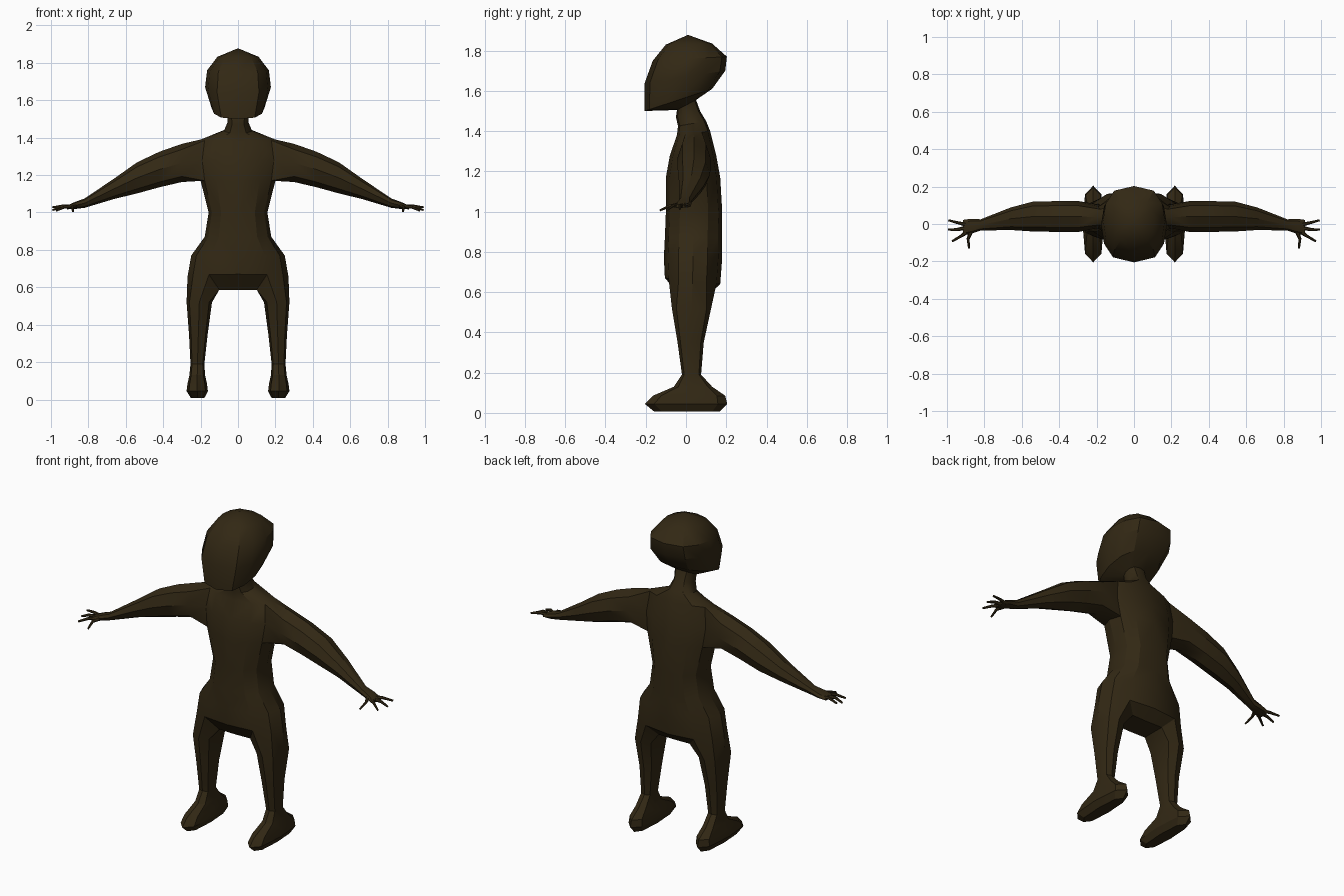
import bpy, bmesh
from math import sin, cos, radians

if "Cube" in bpy.data.objects:
    bpy.data.objects.remove(bpy.data.objects["Cube"])

skin = bpy.data.materials.new("dark_brown")
skin.use_nodes = True
skin.diffuse_color = (0.032, 0.021, 0.007, 1)
bsdf = skin.node_tree.nodes["Principled BSDF"]
bsdf.inputs["Base Color"].default_value = skin.diffuse_color
bsdf.inputs["Roughness"].default_value = 0.9

bm = bmesh.new()


def squared(v, p):
    """Superellipse power that keeps the sign."""
    return abs(v) ** p * (1 if v >= 0 else -1)


def bridge(a, b, closed=True):
    n = len(a)
    for i in range(n if closed else n - 1):
        j = (i + 1) % n
        bm.faces.new((a[i], a[j], b[j], b[i]))


# Torso, neck and head, half rings: front y, front z, back y, back z, half width
trunk = [
    (-.105, .67, .17, .64, .27),
    (-.11, .77, .18, .77, .25),
    (-.105, .87, .178, .87, .178),
    (-.10, 1.0, .18, 1.0, .157),
    (-.10, 1.17, .17, 1.17, .20),
    (-.08, 1.28, .15, 1.28, .215),
    (-.045, 1.38, .12, 1.40, .20),
    (-.04, 1.425, .10, 1.45, .075),
    (-.05, 1.47, .07, 1.50, .055),
    (-.045, 1.505, .05, 1.555, .06),
    (-.205, 1.50, .13, 1.61, .14),
    (-.205, 1.64, .195, 1.70, .176),
    (-.165, 1.75, .203, 1.77, .165),
    (-.10, 1.83, .13, 1.835, .11),
]
rings = []
for k, (yf, zf, yb, zb, rx) in enumerate(trunk):
    power = .65 if k > 9 else .8
    ring = []
    for a in range(-90, 91, 30):
        t = sin(radians(a))
        x = 0 if abs(a) == 90 else rx * cos(radians(a)) ** power
        ring.append(bm.verts.new((x, (yf + yb) / 2 + (yb - yf) / 2 * t,
                                  (zf + zb) / 2 + (zb - zf) / 2 * t)))
    rings.append(ring)

# Skin between the rings, leaving a hole at the shoulder
for k in range(len(rings) - 1):
    lo, hi = rings[k], rings[k + 1]
    if k in (4, 5):
        bridge(lo[:3], hi[:3], False)
        bridge(lo[4:], hi[4:], False)
    else:
        bridge(lo, hi, False)
crown = bm.verts.new((0, .01, 1.878))
for i in range(6):
    bm.faces.new((rings[-1][i], rings[-1][i + 1], crown))

# Arm and palm: x, y, z, half depth, half height
arm = [
    (.30, .04, 1.265, .083, .102),
    (.42, .04, 1.23, .082, .095),
    (.54, .04, 1.185, .08, .083),
    (.66, .028, 1.128, .06, .055),
    (.82, -.005, 1.05, .03, .025),
    (.87, -.012, 1.038, .04, .019),
    (.915, -.02, 1.027, .042, .010),
]
low, mid, top = rings[4], rings[5], rings[6]
loop = [low[2], low[3], low[4], mid[4], top[4], top[3], top[2], mid[2]]
for x, y, z, ry, rz in arm:
    ring = [bm.verts.new((x, y + ry * cos(radians(a)), z + rz * sin(radians(a))))
            for a in range(-135, 181, 45)]
    bridge(loop, ring)
    loop = ring
bm.faces.new(loop)

# Crotch strip between the legs
rim = rings[0]
inner = [bm.verts.new((.10, y, .587)) for y in (.11, .04, -.03)]
centre = [bm.verts.new((0, y, .585)) for y in (.11, .04, -.03)]
bridge([rim[5]] + inner + [rim[1]], [rim[6]] + centre + [rim[0]], False)

# Leg and foot: z, x, half width, front y, back y
leg = [
    (.52, .207, .068, -.07, .125),
    (.35, .212, .05, -.042, .088),
    (.19, .217, .037, -.02, .075),
    (.13, .218, .042, -.06, .13),
    (.085, .218, .052, -.165, .195),
    (.045, .218, .057, -.205, .205),
    (.008, .216, .036, -.16, .17),
]
loop = rim[1:6] + inner
for z, x, rx, yf, yb in leg:
    ring = [bm.verts.new((x + rx * squared(cos(radians(a)), .75),
                          (yf + yb) / 2 + (yb - yf) / 2 * squared(sin(radians(a)), .75), z))
            for a in range(-90, 226, 45)]
    bridge(loop, ring)
    loop = ring
bm.faces.new(loop)

# Mirror the half body and weld the centre line
bmesh.ops.mirror(bm, geom=bm.verts[:] + bm.edges[:] + bm.faces[:],
                 axis='X', merge_dist=.0005)
bmesh.ops.remove_doubles(bm, verts=bm.verts[:], dist=.0005)
bmesh.ops.recalc_face_normals(bm, faces=bm.faces[:])
mesh = bpy.data.meshes.new("body")
bm.to_mesh(mesh)
bm.free()
body = bpy.data.objects.new("body", mesh)
bpy.context.collection.objects.link(body)
mesh.materials.append(skin)

# Fingers: bent tapering tubes on both hands
fingers = [
    [(.89, -.005, 1.03), (.935, .005, 1.036), (.992, .02, 1.028)],
    [(.89, -.02, 1.03), (.95, -.03, 1.03), (.993, -.03, 1.012)],
    [(.89, -.04, 1.03), (.925, -.065, 1.03), (.972, -.092, 1.01)],
    [(.87, -.035, 1.035), (.887, -.08, 1.028), (.882, -.13, 1.006)],
]
curve = bpy.data.curves.new("fingers", 'CURVE')
curve.dimensions = '3D'
curve.bevel_depth = .009
curve.bevel_resolution = 1
curve.use_fill_caps = True
for side in (1, -1):
    for path in fingers:
        spline = curve.splines.new('POLY')
        spline.points.add(len(path) - 1)
        for p, (x, y, z), r in zip(spline.points, path, (1.4, .9, .6)):
            p.co = (side * x, y, z, 1)
            p.radius = r
curve.materials.append(skin)
hands = bpy.data.objects.new("fingers", curve)
bpy.context.collection.objects.link(hands)

# Soft shading that keeps the hard folds
bpy.ops.object.select_all(action='DESELECT')
hands.select_set(True)
bpy.context.view_layer.objects.active = hands
bpy.ops.object.convert(target='MESH')
body.select_set(True)
bpy.context.view_layer.objects.active = body
bpy.ops.object.shade_smooth_by_angle(angle=radians(30))
